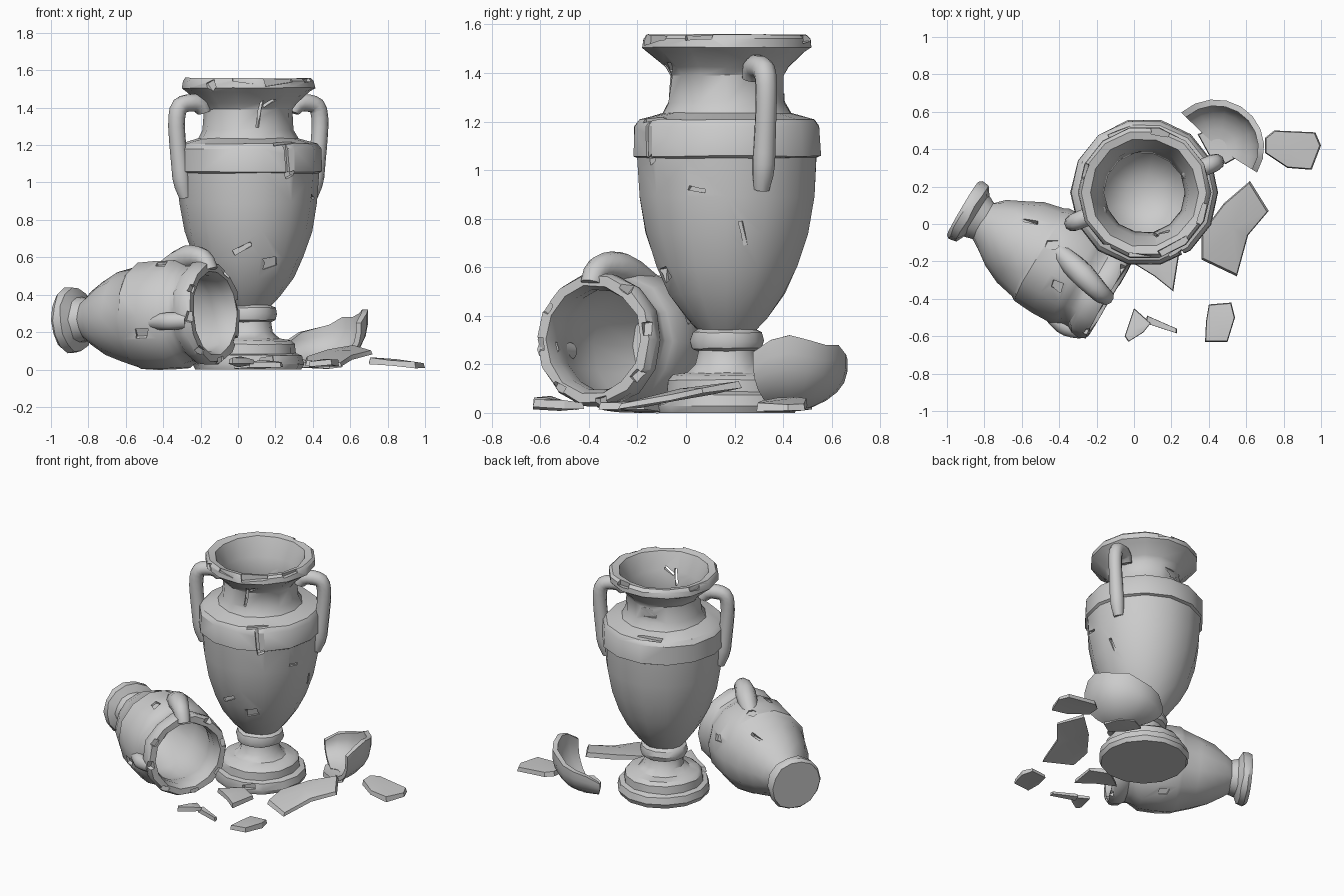
import bpy, bmesh, random
from math import sin, cos, pi, radians
from mathutils import Matrix, Vector

if "Cube" in bpy.data.objects:
    bpy.data.objects.remove(bpy.data.objects["Cube"])

random.seed(4)


def finish(name, bm, angle=35):
    bmesh.ops.recalc_face_normals(bm, faces=bm.faces)
    me = bpy.data.meshes.new(name)
    bm.to_mesh(me)
    bm.free()
    ob = bpy.data.objects.new(name, me)
    bpy.context.collection.objects.link(ob)
    smooth(ob, angle)
    return ob


def smooth(ob, angle=35):
    bpy.ops.object.select_all(action='DESELECT')
    ob.select_set(True)
    bpy.context.view_layer.objects.active = ob
    bpy.ops.object.shade_smooth_by_angle(angle=radians(angle))


def lathe(name, profile, mat, seg=14, jitter=0.003):
    """Closed solid of revolution; profile runs from the outer pole to the inner pole."""
    bm = bmesh.new()
    rings = []
    for r, z in profile:
        if r == 0:
            rings.append([bm.verts.new(mat @ Vector((0, 0, z)))])
            continue
        ring = []
        for i in range(seg):
            a = 2 * pi * i / seg
            rr, zz = r + random.uniform(-jitter, jitter), z + random.uniform(-jitter, jitter) * (z > 0)
            ring.append(bm.verts.new(mat @ Vector((rr * cos(a), rr * sin(a), zz))))
        rings.append(ring)
    for A, B in zip(rings, rings[1:]):
        for i in range(seg):
            j = (i + 1) % seg
            if len(A) == 1:
                bm.faces.new((A[0], B[j], B[i]))
            elif len(B) == 1:
                bm.faces.new((A[i], A[j], B[0]))
            else:
                bm.faces.new((A[i], A[j], B[j], B[i]))
    return finish(name, bm)


def chip(ob, mat, cuts):
    """Cut chips and cracks: (angle, radius, height, width, depth, tall, roll)."""
    for a, r, z, w, d, h, roll in cuts:
        bm = bmesh.new()
        m = (mat @ Matrix.Rotation(radians(a), 4, 'Z') @ Matrix.Translation((r, 0, z))
             @ Matrix.Rotation(radians(roll), 4, 'X') @ Matrix.Diagonal((d, w, h, 1)))
        bmesh.ops.create_cube(bm, size=1, matrix=m)
        for v in bm.verts:
            v.co += Vector([random.uniform(-.25, .25) * min(w, h) for _ in range(3)])
        cutter = finish("chip_cutter", bm)
        cutter.hide_render = True
        mod = ob.modifiers.new("chip", 'BOOLEAN')
        mod.object, mod.operation, mod.solver = cutter, 'DIFFERENCE', 'EXACT'
        bpy.context.view_layer.objects.active = ob
        bpy.ops.object.modifier_apply(modifier=mod.name)
        bpy.data.objects.remove(cutter)
    smooth(ob)


def tube(name, pts, radius):
    """Round bar; each point is (position, relative thickness)."""
    cu = bpy.data.curves.new(name, 'CURVE')
    cu.dimensions = '3D'
    cu.bevel_depth, cu.bevel_resolution, cu.use_fill_caps = radius, 3, True
    s = cu.splines.new('NURBS')
    s.points.add(len(pts) - 1)
    for p, (co, k) in zip(s.points, pts):
        p.co, p.radius = (*co, 1), k
    s.order_u, s.use_endpoint_u, s.resolution_u = 3, True, 2
    ob = bpy.data.objects.new(name, cu)
    bpy.context.collection.objects.link(ob)
    bpy.ops.object.select_all(action='DESELECT')
    ob.select_set(True)
    bpy.context.view_layer.objects.active = ob
    bpy.ops.object.convert(target='MESH')
    smooth(bpy.context.object, 65)


def shard(name, outline, plane, thick=0.03, sag=0.012):
    """Slightly dished plate; plane = (z, slope x, slope y) about the outline centre."""
    bm = bmesh.new()
    n = len(outline)
    cx, cy = sum(p[0] for p in outline) / n, sum(p[1] for p in outline) / n
    layers = []
    for up in (0, thick):
        def put(x, y, k):
            z = plane[0] + plane[1] * (x - cx) + plane[2] * (y - cy) + up - k
            s = 0.95 if up else 1
            return bm.verts.new((cx + (x - cx) * s, cy + (y - cy) * s, max(z, 0.004 + up)))
        rim = [put(x, y, random.uniform(-.006, .006)) for x, y in outline]
        mid = put(cx, cy, sag)
        for i in range(n):
            bm.faces.new((rim[i], rim[(i + 1) % n], mid))
        layers.append(rim)
    A, B = layers
    for i in range(n):
        j = (i + 1) % n
        bm.faces.new((A[i], A[j], B[j], B[i]))
    finish(name, bm, 30)


# Standing urn
stand = Matrix.Translation((0.055, 0.168, 0))
urn = lathe("standing_urn", [
    (0, 0), (.285, 0), (.298, .03), (.288, .075), (.255, .085), (.25, .135), (.225, .155), (.165, .165),
    (.13, .2), (.12, .255), (.145, .265), (.155, .295), (.145, .33), (.125, .342), (.17, .39),
    (.243, .49), (.295, .6), (.342, .74), (.37, .89), (.38, 1.05), (.396, 1.058), (.392, 1.18),
    (.37, 1.208), (.27, 1.235), (.243, 1.28), (.238, 1.39), (.26, 1.425), (.33, 1.485), (.356, 1.505),
    (.352, 1.54), (.335, 1.558), (.29, 1.55), (.24, 1.43), (.215, 1.3), (.25, 1.2), (.35, 1.15),
    (.34, .95), (.29, .7), (.2, .5), (.1, .43), (0, .42)], stand)
chip(urn, stand, [
    (-62, .35, 1.55, .16, .08, .05, 12), (-95, .36, 1.55, .12, .05, .04, -10),
    (-125, .36, 1.52, .05, .06, .05, 25), (-20, .36, 1.56, .13, .09, .04, 5),
    (75, .35, 1.55, .1, .06, .04, 8), (160, .36, 1.55, .08, .05, .04, -12),
    (-76, .245, 1.37, .018, .04, .15, -8), (-64, .25, 1.43, .07, .05, .02, 35),
    (-55, .37, 1.215, .17, .05, .018, 8), (-58, .39, 1.13, .018, .05, .16, 5),
    (-54, .37, 1.04, .05, .05, .03, 20), (-20, .365, .92, .07, .04, .02, -10),
    (-96, .305, .65, .11, .05, .03, 25), (-66, .28, .575, .08, .05, .06, 15),
    (12, .34, .73, .018, .04, .12, 14), (100, .24, 1.34, .12, .03, .05, 0),
    (110, .34, 1.215, .16, .04, .025, -6), (-70, .29, .05, .08, .06, .03, 8)])

# Pair of handles on the standing urn
for side, ang in (("right", 23), ("left", 203)):
    path = [(.255, 1.375, .8), (.275, 1.43, 1.1), (.36, 1.425, 1), (.405, 1.41, 1), (.42, 1.33, .95),
            (.41, 1.2, .95), (.395, 1.08, 1), (.385, .99, 1.05), (.365, .92, .7)]
    a = radians(ang)
    tube(side + "_handle", [(stand @ Vector((r * cos(a), r * sin(a), z)), k) for r, z, k in path], .047)

# Urn lying on its side
foot = Vector((-.915, .085, .262))
axis = Vector((.86, -.508, .045)).normalized()
lying = Matrix.Translation(foot) @ axis.to_track_quat('Z', 'Y').to_matrix().to_4x4()
fallen = lathe("fallen_urn", [
    (0, 0), (.165, 0), (.178, .02), (.175, .06), (.125, .085), (.112, .13), (.15, .18), (.2, .26),
    (.245, .36), (.275, .47), (.29, .49), (.297, .6), (.293, .71), (.275, .745), (.258, .78), (.258, .81),
    (.276, .835), (.281, .885), (.268, .92), (.225, .92), (.21, .87), (.22, .78), (.25, .68),
    (.25, .5), (.18, .3), (0, .24)], lying, 14, .005)
chip(fallen, lying, [(a, .275, .915, .05, .07, .035, a % 60 - 30) for a in (10, 55, 95, 150, 185, 230, 280, 325)]
     + [(a, .3, z, .05, .05, .07, a % 50) for a, z in ((20, .6), (75, .52), (110, .66), (200, .62), (300, .58))]
     + [(60, .24, .33, .02, .05, .13, 15)])

# Remains of its handles, near the mouth
across = Vector((-.508, -.86, 0))
tube("broken_handle_top", [(foot + axis * t + across * s + Vector((0, 0, h)), k) for t, s, h, k in
     ((.9, .02, .23, .9), (.88, .02, .285, 1), (.8, 0, .31, 1.2), (.7, -.03, .3, 1.4), (.56, -.06, .24, 1))], .05)
tube("broken_handle_side", [(foot + axis * t + across * s - Vector((0, 0, .04)), k) for t, s, k in
     ((.88, .24, 1), (.82, .265, 1.1), (.76, .265, 1.1), (.68, .25, .8))], .045)

# Curved bowl-like shard behind the urn
bm = bmesh.new()
cols, rows = 9, 6
tops = [.25, .3, .32, .3, .28, .28, .24, .22, .2, .15]
outer, inner = [], []
for grid, R in ((outer, 1.0), (inner, .87)):
    for i in range(cols + 1):
        az = radians(-32 + 168 * i / cols)
        col = []
        for j in range(rows + 1):
            f = j / rows
            z = .01 + (tops[i] - .01) * f ** 1.5
            rad = (.245 + .03 * (i / cols) ** 2) * (.22 + .78 * sin(min(f * 1.15, 1) * pi / 2)) * R
            col.append(bm.verts.new((.45 + rad * cos(az), .405 + rad * sin(az), z + (.03 * (1 - f) if R < 1 else 0))))
        grid.append(col)
for i in range(cols):
    for j in range(rows):
        for g in (outer, inner):
            bm.faces.new((g[i][j], g[i + 1][j], g[i + 1][j + 1], g[i][j + 1]))
    for j in (0, rows):
        bm.faces.new((outer[i][j], outer[i + 1][j], inner[i + 1][j], inner[i][j]))
for i in (0, cols):
    for j in range(rows):
        bm.faces.new((outer[i][j], outer[i][j + 1], inner[i][j + 1], inner[i][j]))
finish("bowl_shard", bm)
shard("bowl_shard_base", [(.34, .48), (.43, .52), (.52, .47), (.56, .36), (.49, .32), (.4, .37)], (.01, 0, 0))

# Flat shards scattered on the ground
shard("large_shard", [(.62, .23), (.72, .07), (.61, -.06), (.55, -.28), (.36, -.19), (.36, -.05), (.48, .11)],
      (.055, .03, .18), .03, -.015)
shard("far_shard", [(.70, .46), (.75, .5), (.97, .49), (1, .42), (.95, .29), (.82, .3), (.70, .38)],
      (.02, -.1, 0), .028, -.008)
shard("front_shard", [(.40, -.43), (.52, -.42), (.54, -.5), (.50, -.63), (.38, -.63), (.385, -.52)],
      (.015, .03, -.03), .03, -.01)
shard("small_shard", [(0, -.45), (.09, -.53), (.05, -.58), (-.03, -.63), (-.05, -.6)], (.025, .05, -.15), .03, -.015)
shard("sliver_shard", [(.07, -.49), (.23, -.56), (.23, -.585), (.06, -.53)], (.015, -.03, 0), .02, 0)
shard("foot_shard", [(-.02, -.2), (.12, -.1), (.24, -.17), (.21, -.36), (.11, -.28)], (.01, .02, 0), .03, -.01)
